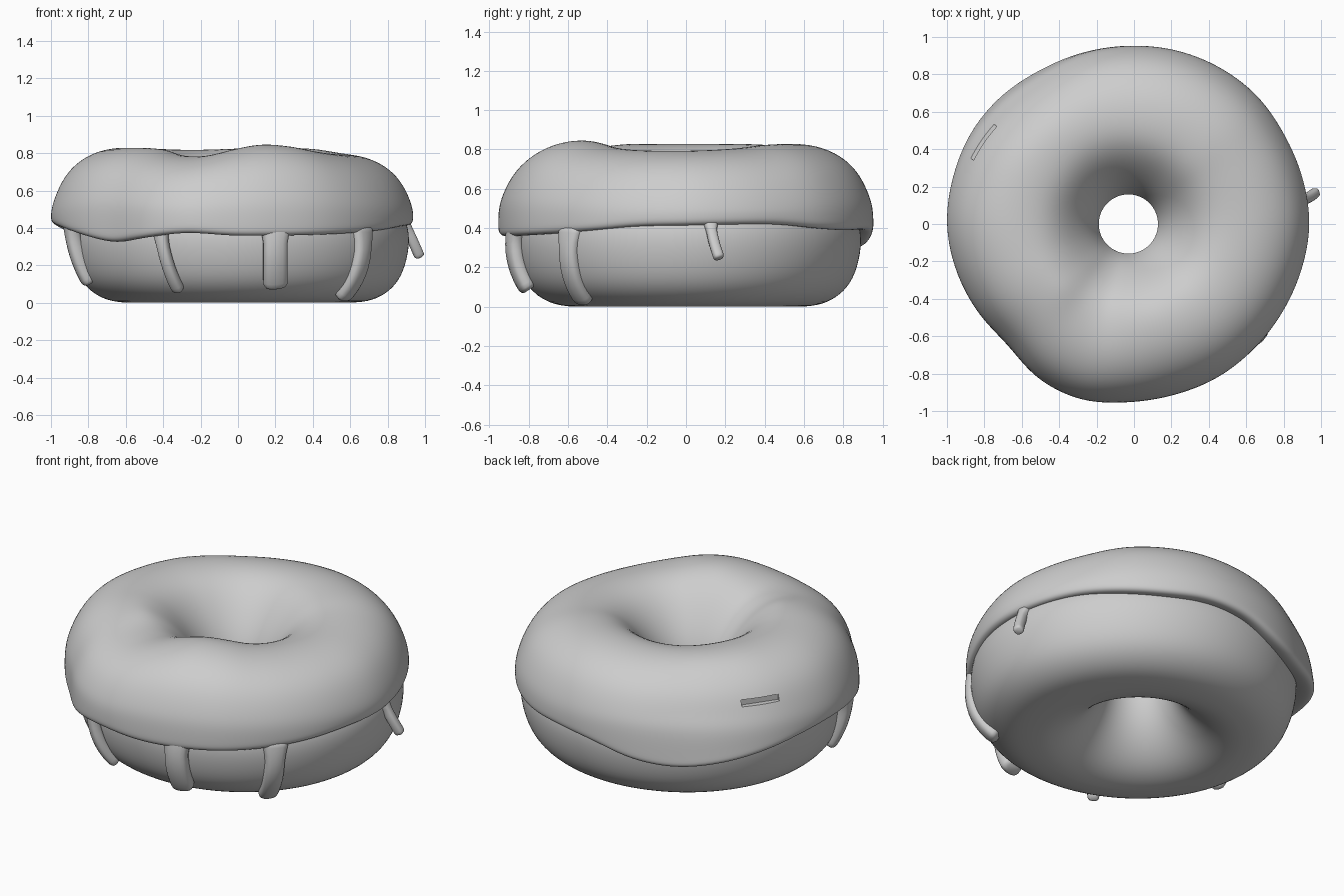
import bpy, math
from mathutils import Vector

if "Cube" in bpy.data.objects:
    bpy.data.objects.remove(bpy.data.objects["Cube"])

mat = bpy.data.materials.new("plain grey")
mat.diffuse_color = (0.61, 0.61, 0.61, 1)
mat.use_nodes = True
mat.node_tree.nodes["Principled BSDF"].inputs["Base Color"].default_value = mat.diffuse_color

# Values every 15 degrees around the ring, counter-clockwise from +x
OUTLINE = [.967, .962, .960, .970, .968, .962, .953, .950, .952, .968, .976, .972,
           .97, .953, .932, .913, .955, .970, .952, .945, .948, .946, .948, .956]
EDGE = [.415, .42, .42, .40, .39, .395, .37, .31, .285, .31, .355, .40,
        .42, .40, .36, .325, .35, .375, .36, .36, .365, .375, .39, .41]
CREST = [.795, .80, .81, .825, .83, .83, .825, .82, .82, .825, .83, .83,
         .83, .83, .83, .82, .79, .785, .82, .847, .84, .815, .80, .795]


def around(table, a):
    """Smooth periodic interpolation of a table at angle a."""
    n = len(table)
    t = (a / math.tau) * n
    i = int(math.floor(t))
    f = t - i
    p0, p1, p2, p3 = (table[(i + k) % n] for k in (-1, 0, 1, 2))
    return p1 + .5 * f * (p2 - p0 + f * (2*p0 - 5*p1 + 4*p2 - p3 + f * (3*(p1 - p2) + p3 - p0)))


def ring(name, profile, segments=72, centre=(-.03, 0)):
    """Sweep a closed profile, which may vary with the angle, around z."""
    verts, faces = [], []
    for s in range(segments):
        a = math.tau * s / segments
        pts = profile(a)
        n = len(pts)
        verts += [(centre[0] + r * math.cos(a), centre[1] + r * math.sin(a), z) for r, z in pts]
        t = (s + 1) % segments
        faces += [(s*n + k, t*n + k, t*n + (k+1) % n, s*n + (k+1) % n) for k in range(n)]
    me = bpy.data.meshes.new(name)
    me.from_pydata(verts, [], faces)
    me.polygons.foreach_set("use_smooth", [True] * len(faces))
    me.materials.append(mat)
    ob = bpy.data.objects.new(name, me)
    bpy.context.collection.objects.link(ob)
    m = ob.modifiers.new("smooth", 'SUBSURF')
    m.levels = m.render_levels = 2
    return ob


# Dough: squashed ring with a flat base and a funnel-shaped hole
def dough_profile(a):
    R = .897 + .04 * math.cos(a) + .01 * math.sin(a) + .0125 * math.cos(2 * a)
    return [(R, .40), (R - .005, .27), (R - .042, .14), (R - .108, .06), (R - .20, .010),
            (R - .30, 0), (.55, 0), (.49, .004), (.40, .035), (.31, .105), (.235, .20),
            (.19, .30), (.168, .41), (.19, .50), (.30, .60), (.50, .70),
            (.70, .63), (R - .06, .51)]


# Icing: wavy cap with a rolled lower lip, sloping more at the back left
def icing_profile(a):
    R, e, T = around(OUTLINE, a), around(EDGE, a), around(CREST, a)
    w = .045 * math.exp(-((math.degrees(a) - 135) / 28) ** 2)

    def h(k):
        return .42 + (T - .42) * k
    return [(R - .15, e + .03), (R - .06, e), (R - .02, e - .003), (R, e + .015),
            (R + .002 - w * .2, e + .05), (R - w * .5, h(.2)), (R - .018 - w, h(.37)),
            (R - .065 - w, h(.62)), (R - .14 - w, h(.82)), (R - .25 - w * .5, h(.96)),
            (R - .38, h(1.01)), (.45, h(.97)), (.345, h(.80)), (.252, h(.52)),
            (.193, h(.27)), (.162, .44), (.156, .41), (.164, .392), (.21, .40), (.5, .55)]


ring("dough", dough_profile)
icing = ring("icing", icing_profile)

# Small slit in the back left of the icing
bpy.ops.mesh.primitive_cube_add(size=1, location=(-.815, .445, .63), rotation=(0, 0, math.radians(55)))
cutter = bpy.context.object
cutter.name = "slit_cutter"
cutter.scale = (.22, .06, .035)
cutter.hide_render = True
cutter.hide_viewport = True
cut = icing.modifiers.new("slit", 'BOOLEAN')
cut.operation = 'DIFFERENCE'
cut.object = cutter
cut.solver = 'EXACT'


# Drips: flattened tubes bent down over the dough
def drip(name, path, width, depth):
    p0, p1, p2 = (Vector(p) for p in path)
    out = Vector((p0.x, p0.y, 0)).normalized()
    side = Vector((-out.y, out.x, 0))
    ctrl = 2 * p1 - (p0 + p2) / 2
    stations = [(k / 10, 1 + .45 * max(0, 1 - k / 2.5)) for k in range(10)]
    stations += [(.95, .97), (.98, .85), (1, .6)]
    n = 16
    verts, faces = [], []
    for t, s in stations:
        c = (1-t)**2 * p0 + 2*t*(1-t) * ctrl + t*t * p2
        d = (2*(1-t) * (ctrl - p0) + 2*t * (p2 - ctrl)).normalized()
        u = (side - d * side.dot(d)).normalized()
        v = d.cross(u)
        for k in range(n):
            a = math.tau * k / n
            ca, sa = math.cos(a), math.sin(a)
            x = math.copysign(abs(ca) ** .75, ca) * width * s
            y = math.copysign(abs(sa) ** .75, sa) * depth * min(s, 1)
            verts.append(c + u * x + v * y)
    for i in range(len(stations) - 1):
        faces += [(i*n + k, i*n + (k+1) % n, (i+1)*n + (k+1) % n, (i+1)*n + k) for k in range(n)]
    last = (len(stations) - 1) * n
    faces += [tuple(range(n))[::-1], tuple(range(last, last + n))]
    me = bpy.data.meshes.new(name)
    me.from_pydata(verts, [], faces)
    me.polygons.foreach_set("use_smooth", [True] * len(faces))
    me.materials.append(mat)
    bpy.context.collection.objects.link(bpy.data.objects.new(name, me))


drip("drip_left", [(-.893, -.26, .44), (-.86, -.26, .26), (-.79, -.24, .105)], .042, .04)
drip("drip_front_left", [(-.42, -.80, .42), (-.38, -.795, .22), (-.315, -.72, .065)], .033, .032)
drip("drip_front", [(.2, -.86, .42), (.2, -.868, .25), (.2, -.80, .085)], .066, .042)
drip("drip_front_right", [(.655, -.58, .42), (.647, -.585, .20), (.55, -.51, .03)], .055, .042)
drip("drip_right", [(.888, .125, .43), (.93, .14, .34), (.972, .17, .245)], .027, .028)
